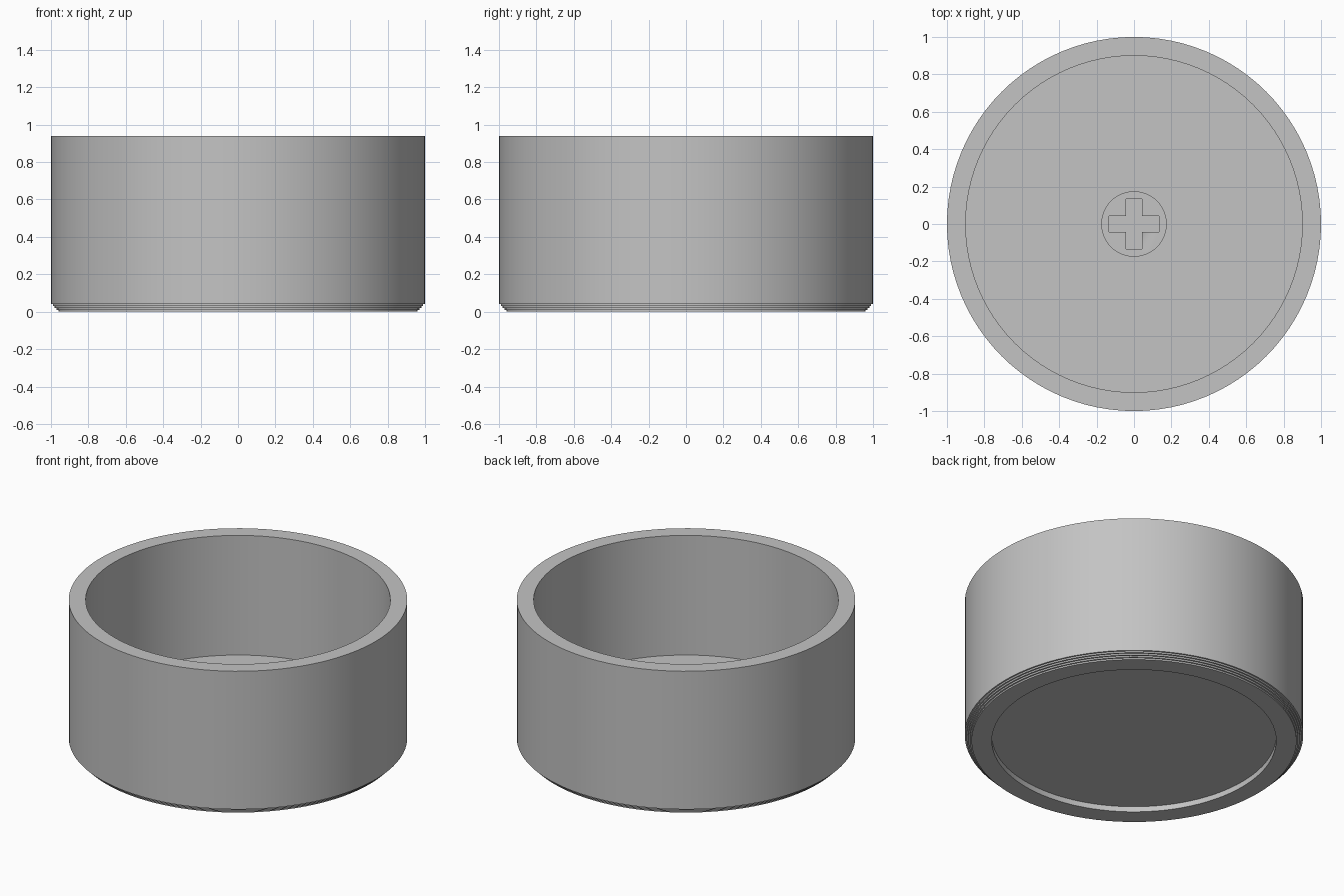
import bpy
import bmesh
import math

if "Cube" in bpy.data.objects:
    bpy.data.objects.remove(bpy.data.objects["Cube"], do_unlink=True)

SEGMENTS = 96
FLOOR = 0.16

grey = bpy.data.materials.new("plain grey")
grey.use_nodes = True
colour = (0.55, 0.55, 0.55, 1)
grey.diffuse_color = colour
grey.node_tree.nodes["Principled BSDF"].inputs["Base Color"].default_value = colour


def finish(bm, name):
    """Turn a bmesh into a grey object with crisp edges."""
    bmesh.ops.recalc_face_normals(bm, faces=bm.faces)
    mesh = bpy.data.meshes.new(name)
    bm.to_mesh(mesh)
    bm.free()
    mesh.materials.append(grey)
    obj = bpy.data.objects.new(name, mesh)
    bpy.context.collection.objects.link(obj)
    bpy.ops.object.select_all(action="DESELECT")
    obj.select_set(True)
    bpy.context.view_layer.objects.active = obj
    bpy.ops.object.shade_smooth_by_angle(angle=math.radians(25))
    return obj


def lathe(name, profile):
    """Spin a radius/height profile and cap both ends with flat discs."""
    bm = bmesh.new()
    rings = []
    for r, z in profile:
        rings.append([bm.verts.new((r * math.cos(a), r * math.sin(a), z))
                      for a in (math.tau * i / SEGMENTS for i in range(SEGMENTS))])
    for low, high in zip(rings, rings[1:]):
        for i in range(SEGMENTS):
            j = (i + 1) % SEGMENTS
            bm.faces.new((low[i], low[j], high[j], high[i]))
    bm.faces.new(rings[0])
    bm.faces.new(rings[-1])
    return finish(bm, name)


# Cup: recessed underside, stepped foot, straight wall, flat inner floor
steps = []
for i in range(4):
    steps += [(0.96 + i * 0.01, i * 0.01), (0.96 + i * 0.01, (i + 1) * 0.01)]
lathe("cup", [(0.84, 0.035), (0.84, 0)] + steps
      + [(1, 0.04), (1, 0.94), (0.9, 0.94), (0.9, FLOOR)])

# Central post standing on the floor
post = lathe("post", [(0.175, FLOOR - 0.02), (0.175, 0.4)])

# Cross-shaped socket cut down through the post
bm = bmesh.new()
arm, half = 0.133, 0.042
corners = []
for k in range(4):
    c, s = round(math.cos(k * math.pi / 2)), round(math.sin(k * math.pi / 2))
    for x, y in ((arm, -half), (arm, half), (half, half)):
        corners.append(bm.verts.new((c * x - s * y, s * x + c * y, FLOOR)))
base = bm.faces.new(corners)
top = bmesh.ops.extrude_face_region(bm, geom=[base])
bmesh.ops.translate(bm, vec=(0, 0, 0.5),
                    verts=[v for v in top["geom"] if isinstance(v, bmesh.types.BMVert)])
cutter = finish(bm, "socket_cutter")
cutter.hide_render = True
cutter.hide_set(True)

cut = post.modifiers.new("socket", "BOOLEAN")
cut.operation = "DIFFERENCE"
cut.solver = "EXACT"
cut.object = cutter
